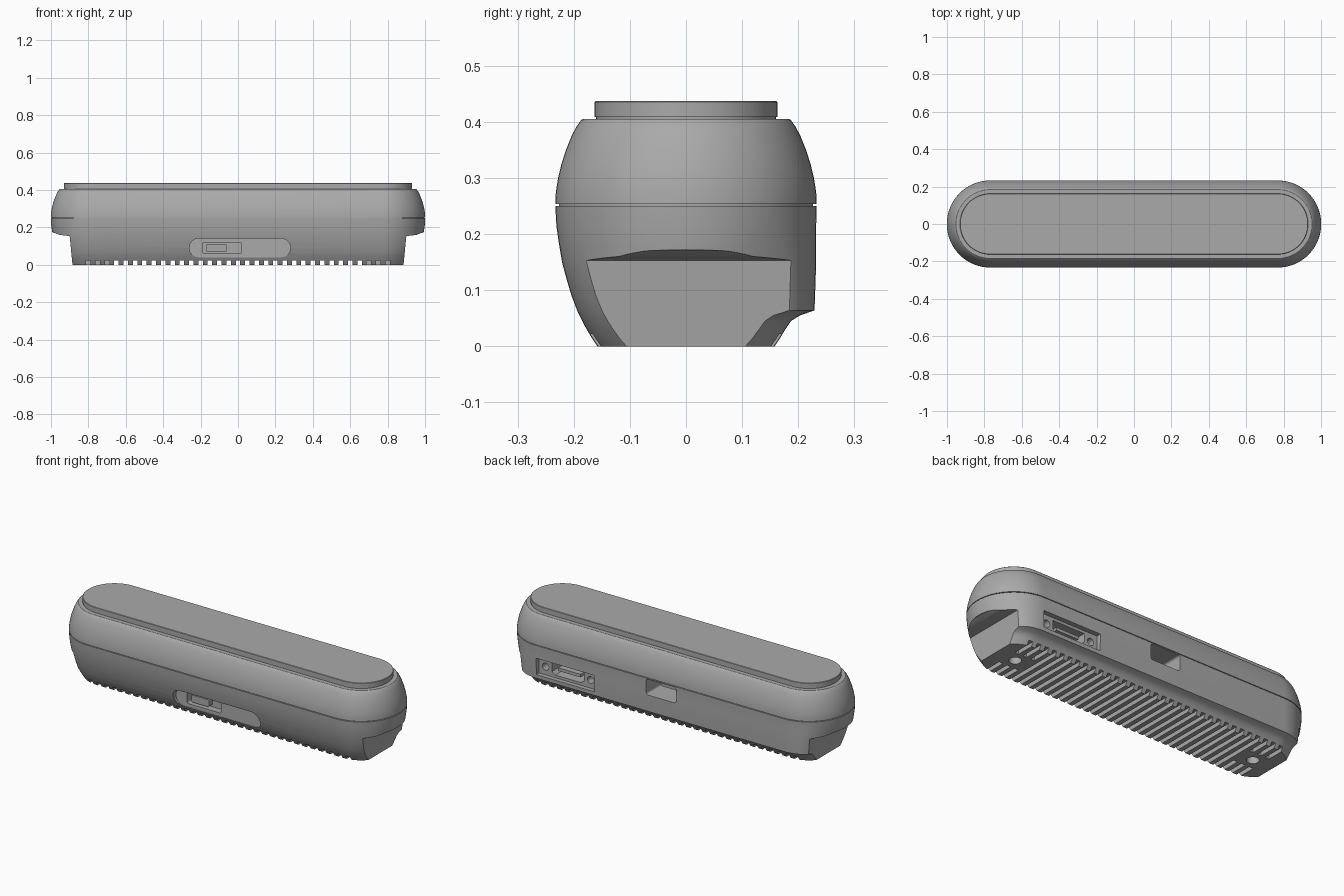
import bpy, bmesh, math
from mathutils import Matrix, Vector

if "Cube" in bpy.data.objects:
    bpy.data.objects.remove(bpy.data.objects["Cube"])

grey = bpy.data.materials.new("matte_grey")
grey.use_nodes = True
grey.diffuse_color = (0.4, 0.4, 0.4, 1)
grey.node_tree.nodes["Principled BSDF"].inputs["Base Color"].default_value = (0.4, 0.4, 0.4, 1)

END = 0.768   # centre of the rounded ends
SEG = 32      # segments in each rounded end


def add_object(name, bm):
    bmesh.ops.recalc_face_normals(bm, faces=bm.faces)
    mesh = bpy.data.meshes.new(name)
    bm.to_mesh(mesh)
    bm.free()
    mesh.materials.append(grey)
    obj = bpy.data.objects.new(name, mesh)
    bpy.context.collection.objects.link(obj)
    return obj


def skin(bm, rings):
    """Join equal rings of points into a closed solid."""
    loops = [[bm.verts.new(p) for p in ring] for ring in rings]
    for a, b in zip(loops, loops[1:]):
        for i in range(len(a)):
            j = (i + 1) % len(a)
            bm.faces.new((a[i], a[j], b[j], b[i]))
    bm.faces.new(loops[0])
    bm.faces.new(loops[-1])


def pill_ring(z, front, back=None):
    """Long rounded outline; the back may bulge out to its own radius."""
    back = back or front
    pts = []
    for side, start in ((1, -90), (-1, 90)):
        for i in range(SEG + 1):
            a = math.radians(start + 180 * i / SEG)
            t = min(max((math.sin(a) - 0.55) / 0.4, 0), 1)
            r = front + (back - front) * t * t * (3 - 2 * t)
            pts.append((side * END + r * math.cos(a), r * math.sin(a), z))
    return pts


def box(bm, x0, x1, y0, y1, z0, z1):
    skin(bm, [[(x0, y0, z), (x1, y0, z), (x1, y1, z), (x0, y1, z)] for z in (z0, z1)])


def rounded_slot(bm, x0, x1, z0, z1, y0, y1, r, n=8):
    """Rounded rectangle in the xz plane, extruded along y."""
    rings = []
    for y in (y0, y1):
        ring = []
        corners = ((x1 - r, z1 - r), (x0 + r, z1 - r), (x0 + r, z0 + r), (x1 - r, z0 + r))
        for k, (cx, cz) in enumerate(corners):
            for i in range(n + 1):
                a = math.pi / 2 * (k + i / n)
                ring.append((cx + r * math.cos(a), y, cz + r * math.sin(a)))
        rings.append(ring)
    skin(bm, rings)


def cylinder(bm, centre, radius, depth, along_y=False, sides=24):
    m = Matrix.Translation(Vector(centre))
    if along_y:
        m = m @ Matrix.Rotation(math.pi / 2, 4, 'X')
    bmesh.ops.create_cone(bm, cap_ends=True, segments=sides, radius1=radius,
                          radius2=radius, depth=depth, matrix=m)


def cut(obj, build):
    """Subtract the solid that build draws."""
    bm = bmesh.new()
    build(bm)
    tool = add_object("cutter", bm)
    tool.hide_render = True
    mod = obj.modifiers.new("cut", 'BOOLEAN')
    mod.operation, mod.solver, mod.object = 'DIFFERENCE', 'EXACT', tool
    graph = bpy.context.evaluated_depsgraph_get()
    mesh = bpy.data.meshes.new_from_object(obj.evaluated_get(graph))
    obj.modifiers.clear()
    obj.data = mesh
    bpy.data.objects.remove(tool)


def loft(name, rings):
    bm = bmesh.new()
    skin(bm, [pill_ring(*r) for r in rings])
    return add_object(name, bm)


# Lower shell: bowed front, straight back wall with an undercut foot
lower = loft("lower_shell", [
    (0, 0.158, 0.158), (0.012, 0.166, 0.166), (0.03, 0.177, 0.177), (0.045, 0.185, 0.187),
    (0.055, 0.19, 0.203), (0.064, 0.194, 0.229), (0.09, 0.204, 0.23), (0.12, 0.213, 0.231),
    (0.15, 0.221, 0.232), (0.18, 0.226, 0.232), (0.215, 0.231, 0.232), (0.25, 0.233, 0.233)])

# Upper shell, seam core and top plate
upper = loft("upper_shell", [
    (0.254, 0.233), (0.275, 0.232), (0.3, 0.228), (0.325, 0.222),
    (0.35, 0.214), (0.375, 0.204), (0.392, 0.195), (0.403, 0.187), (0.405, 0.184)])
seam = loft("seam_core", [(0.249, 0.226), (0.255, 0.226)])
gasket = loft("plate_gasket", [(0.404, 0.160), (0.41, 0.160)])
plate = loft("top_plate", [(0.409, 0.163), (0.435, 0.163), (0.437, 0.161)])


# Undercut grips at both ends
def end_notches(bm):
    profile = ((0.883, -0.02), (0.885, 0), (0.9, 0.153), (0.955, 0.16),
               (0.98, 0.17), (1.1, 0.19), (1.1, -0.02))
    for s in (-1, 1):
        skin(bm, [[(s * x, y, z) for x, z in profile] for y in (-0.3, 0.3)])


# Vent slots across the base, split around the screw holes
def vent_slots(bm):
    for i in range(-16, 17):
        x = i * 0.05
        spans = ((-0.3, 0.3),)
        if abs(abs(x) - 0.76) < 0.06:
            spans = ((-0.3, -0.06), (0.06, 0.3))
        for y0, y1 in spans:
            box(bm, x - 0.012, x + 0.012, y0, y1, -0.02, 0.022)


def base_holes(bm):
    for s in (-1, 1):
        cylinder(bm, (s * 0.76, 0, 0), 0.032, 0.1)


# Switch recess and slot on the front
def switch_recess(bm):
    rounded_slot(bm, -0.26, 0.28, 0.04, 0.14, -0.3, -0.18, 0.049)


def switch_slot(bm):
    rounded_slot(bm, -0.19, 0.02, 0.06, 0.12, -0.3, -0.14, 0.01)


# Connector bay and side opening on the back
def connector_bay(bm):
    box(bm, 0.41, 0.77, 0.205, 0.3, 0.085, 0.178)


def connector_port(bm):
    shape = ((0.49, 0.115), (0.51, 0.1), (0.67, 0.1), (0.69, 0.115), (0.69, 0.163), (0.49, 0.163))
    skin(bm, [[(x, y, z) for x, z in shape] for y in (0.1, 0.3)])
    for x in (0.45, 0.73):
        cylinder(bm, (x, 0.22, 0.131), 0.02, 0.12, True, 16)


def back_opening(bm):
    rounded_slot(bm, -0.1, 0.085, 0.157, 0.246, 0.1, 0.3, 0.012)


for step in (end_notches, vent_slots, base_holes, switch_recess, switch_slot,
             connector_bay, connector_port, back_opening):
    cut(lower, step)

# Sliding switch knob and connector tongue
bm = bmesh.new()
rounded_slot(bm, -0.17, -0.06, 0.07, 0.11, -0.172, -0.13, 0.008)
knob = add_object("switch_knob", bm)
bm = bmesh.new()
box(bm, 0.52, 0.66, 0.09, 0.195, 0.123, 0.14)
tongue = add_object("connector_tongue", bm)

# Smooth shading with sharp edges kept
bpy.ops.object.select_all(action='DESELECT')
for obj in (lower, upper, seam, gasket, plate, knob, tongue):
    obj.select_set(True)
bpy.context.view_layer.objects.active = lower
bpy.ops.object.shade_smooth_by_angle(angle=math.radians(30))
